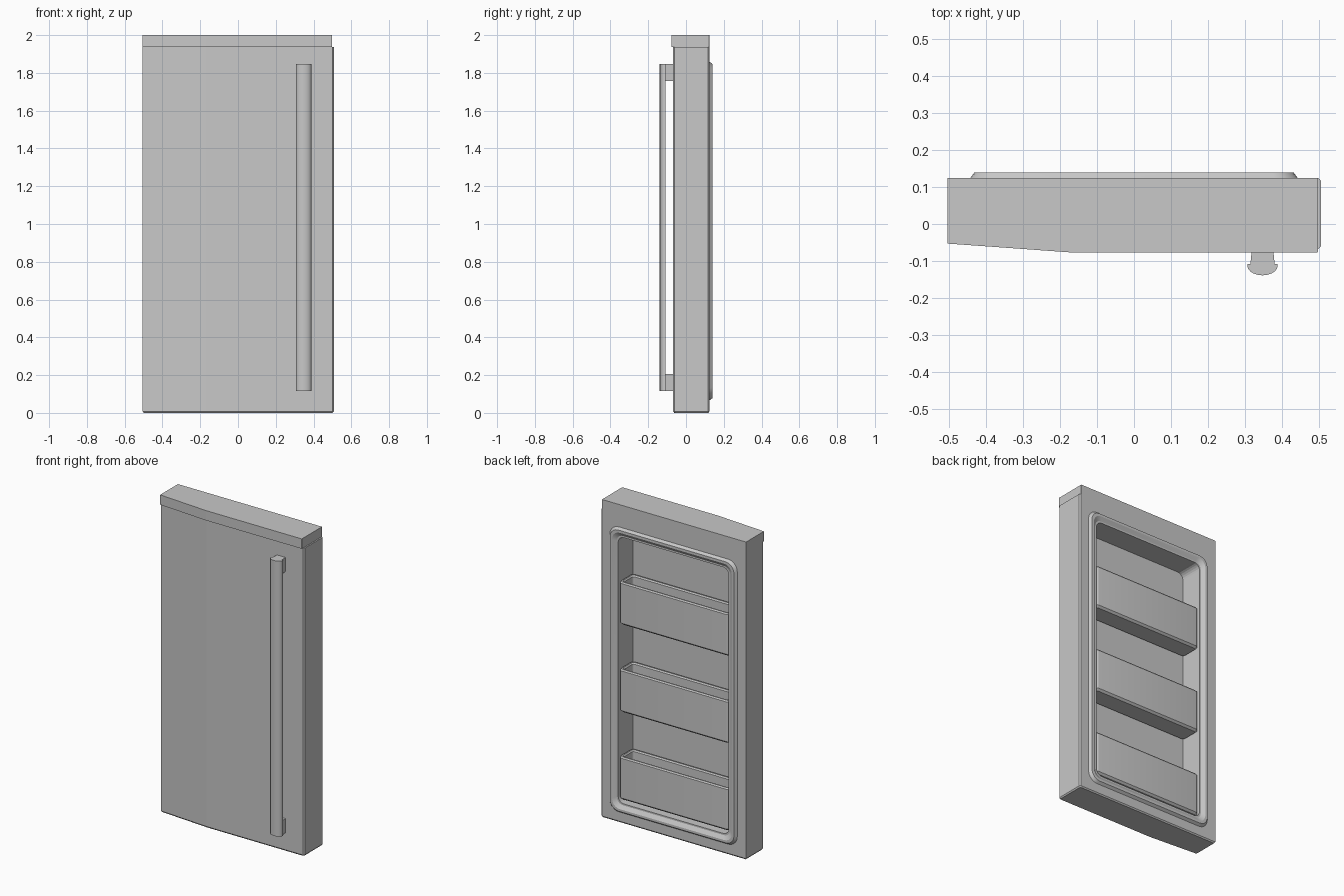
import bpy, bmesh, math

cube = bpy.data.objects.get("Cube")
if cube:
    bpy.data.objects.remove(cube, do_unlink=True)

GREY = (0.58, 0.58, 0.58, 1)
grey = bpy.data.materials.new("door grey")
grey.use_nodes = True
grey.diffuse_color = GREY
grey.node_tree.nodes["Principled BSDF"].inputs["Base Color"].default_value = GREY


def rounded(u0, u1, v0, v1, r, steps=5):
    """Rounded rectangle as a list of (u, v)."""
    pts = []
    corners = [(u1 - r, v1 - r), (u0 + r, v1 - r), (u0 + r, v0 + r), (u1 - r, v0 + r)]
    for quarter, (cu, cv) in enumerate(corners):
        for i in range(steps + 1):
            a = (quarter + i / steps) * math.pi / 2
            pts.append((cu + r * math.cos(a), cv + r * math.sin(a)))
    return pts


def loft(name, loops, capped=True):
    """Skin matching 3D loops into one object."""
    bm = bmesh.new()
    rings = [[bm.verts.new(p) for p in loop] for loop in loops]
    n = len(rings[0])
    for a, b in zip(rings, rings[1:]):
        for i in range(n):
            j = (i + 1) % n
            bm.faces.new((a[i], a[j], b[j], b[i]))
    if capped:
        bm.faces.new(rings[0][::-1])
        bm.faces.new(rings[-1])
    bmesh.ops.recalc_face_normals(bm, faces=bm.faces)
    if not capped and sum(f.normal.y for f in bm.faces) < 0:
        bmesh.ops.reverse_faces(bm, faces=bm.faces)
    mesh = bpy.data.meshes.new(name)
    bm.to_mesh(mesh)
    bm.free()
    mesh.materials.append(grey)
    obj = bpy.data.objects.new(name, mesh)
    bpy.context.collection.objects.link(obj)
    return obj


def extrude(name, outline, z0, z1):
    return loft(name, [[(x, y, z) for x, y in outline] for z in (z0, z1)])


def smooth(obj):
    bpy.ops.object.select_all(action="DESELECT")
    obj.select_set(True)
    bpy.context.view_layer.objects.active = obj
    bpy.ops.object.shade_smooth_by_angle(angle=math.radians(25))


def panel_outline(left, right, front, back, chamfer):
    """Door plan: the front tapers back toward one side, the other side is chamfered."""
    return [(left, front + 0.024), (-0.17, front), (right - chamfer, front), (right, front + chamfer),
            (right, back - chamfer), (right - chamfer, back), (left, back)]


# Door slab, slightly chamfered at the bottom, and its flush top cap
BACK, SEAM = 0.124, 1.938
plans = [(panel_outline(-0.505 + d, 0.507 - d, -0.068 + d, BACK - d, 0.008), z)
         for d, z in ((0.006, 0), (0, 0.008), (0, SEAM))]
door = loft("door_panel", [[(x, y, z) for x, y in plan] for plan, z in plans])
extrude("top_cap", panel_outline(-0.505, 0.498, -0.077, BACK, 0.001), SEAM, 2)

# Recess in the back of the door
HALF, LOW, HIGH, FLOOR = 0.385, 0.125, 1.80, -0.023
recess = rounded(-HALF, HALF, LOW, HIGH, 0.04)
cutter = loft("recess_cutter", [[(x, y, z) for x, z in recess] for y in (FLOOR, 0.2)])
cutter.hide_render = True
cutter.hide_viewport = True
cutter.display_type = "WIRE"
cut = door.modifiers.new("recess", "BOOLEAN")
cut.operation = "DIFFERENCE"
cut.solver = "EXACT"
cut.object = cutter

# Raised seal around the recess
section = [(0.062, 0.12), (0.047, 0.14), (0.032, 0.14), (0.01, 0.125), (0, 0.125), (0, 0.11)]
seal = loft("seal", [
    [(x, y, z) for x, z in rounded(-HALF - d, HALF + d, LOW - d, HIGH + d, 0.04 + d * 0.4)]
    for d, y in section], capped=False)
smooth(seal)

# Three open bins
for name, base in (("lower_bin", 0.143), ("middle_bin", 0.693), ("upper_bin", 1.243)):
    loops = []
    for inset, height in ((0.012, 0), (0, 0.012), (0, 0.262), (0.006, 0.27),
                          (0.014, 0.27), (0.02, 0.262), (0.02, 0.02)):
        plan = rounded(-HALF + inset, HALF - inset, -0.016 + inset, 0.12 - inset, 0.024 - inset * 0.6)
        loops.append([(x, y, base + height) for x, y in plan])
    smooth(loft(name, loops))

# Handle: a rounded bar on two stems
HX, WIDE = 0.348, 0.041
bar = [(HX - WIDE, -0.108), (HX + WIDE, -0.108)]
for i in range(11):
    a = math.pi * i / 10
    bar.append((HX + WIDE * math.cos(a), -0.113 - 0.026 * math.sin(a)))
smooth(extrude("handle_bar", bar, 0.115, 1.848))
stem = [(HX - 0.028, -0.06), (HX + 0.028, -0.06), (HX + 0.033, -0.11), (HX - 0.033, -0.11)]
for name, z0 in (("lower_stem", 0.115), ("upper_stem", 1.758)):
    extrude(name, stem, z0, z0 + 0.09)
